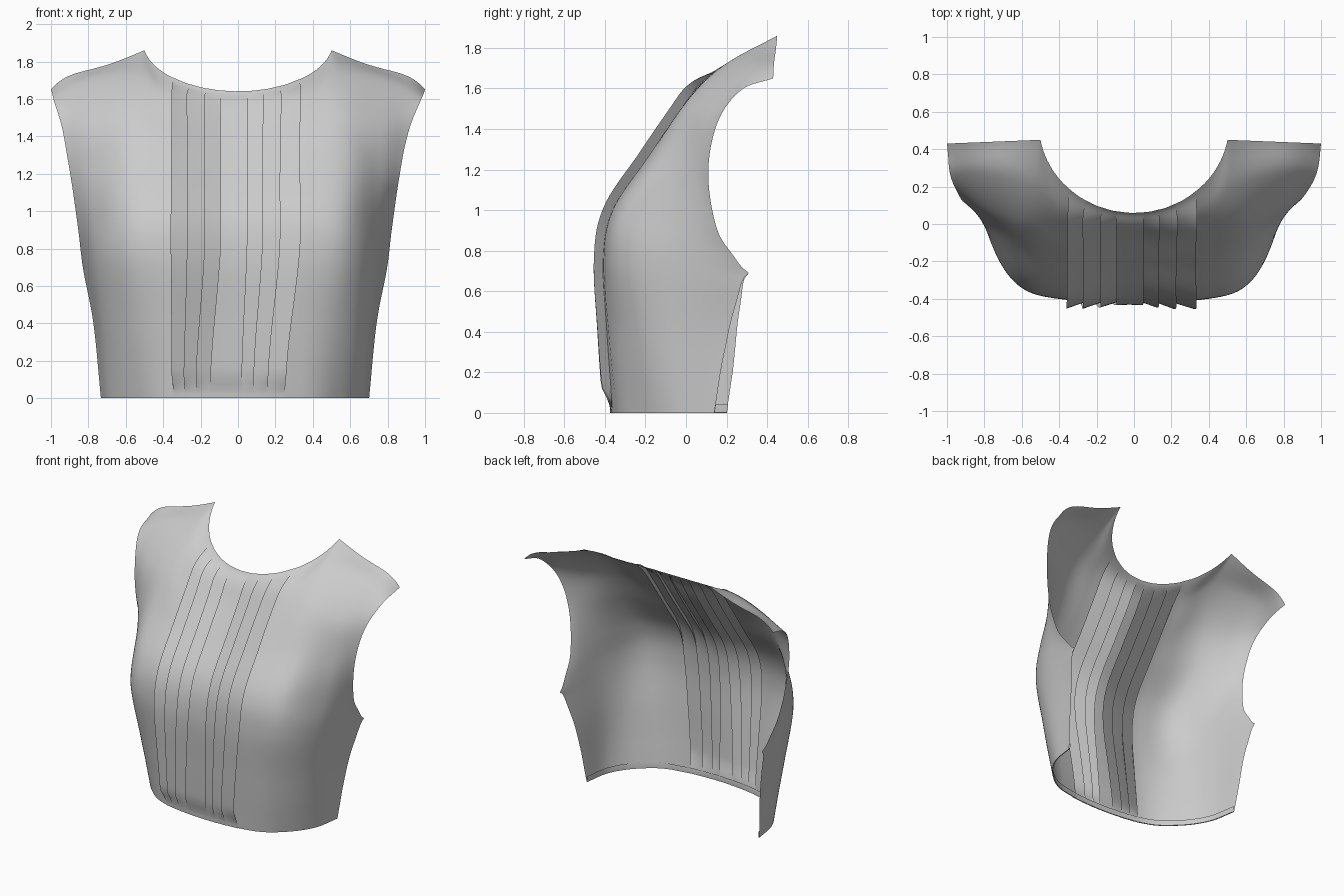
import bpy, bmesh, math
from mathutils import Vector

if "Cube" in bpy.data.objects:
    bpy.data.objects.remove(bpy.data.objects["Cube"])

# Half-body control sections, hem to chest: centre, pleat edge, bust, side, side edge
SECTIONS = [
    [(0, -.372, 0), (.36, -.33, 0), (.55, -.21, 0), (.675, -.035, 0), (.717, .17, 0)],
    [(0, -.395, .4), (.36, -.375, .4), (.58, -.275, .4), (.71, -.085, .4), (.757, .23, .4)],
    [(0, -.41, .76), (.36, -.405, .76), (.60, -.335, .76), (.745, -.11, .73), (.812, .27, .69)],
    [(0, -.36, 1.0), (.36, -.36, 1.0), (.60, -.295, 1.0), (.76, -.07, .96), (.838, .155, .9)],
    [(0, -.195, 1.25), (.36, -.195, 1.25), (.60, -.135, 1.27), (.775, .0, 1.22), (.878, .11, 1.18)],
    [(0, -.07, 1.43), (.36, -.06, 1.45), (.57, .01, 1.53), (.78, .08, 1.48), (.925, .155, 1.43)],
    [(0, .015, 1.57), (.36, .06, 1.61), (.53, .2, 1.72), (.78, .27, 1.69), (.98, .27, 1.59)],
]
SECTIONS = [[Vector(p) for p in row] for row in SECTIONS]
TOP = len(SECTIONS)
PLEAT_W = .36


def clamp(t):
    return max(0.0, min(1.0, t))


def smooth(t):
    t = clamp(t)
    return t * t * (3 - 2 * t)


def spline(a, b, c, d, t):
    return .5 * (2 * b + (c - a) * t + (2 * a - 5 * b + 4 * c - d) * t * t
                 + (3 * b - a - 3 * c + d) * t ** 3)


def section(i, u):
    """Point on section i; the top one is the neckline plus shoulder seam."""
    if i == TOP:
        if u <= 2:
            if u <= 1:
                x = PLEAT_W * u
            else:
                a0 = math.asin(PLEAT_W / .5)
                x = .5 * math.sin(a0 + (math.pi / 2 - a0) * (u - 1))
            k = (1 - math.sqrt(1 - (x / .508) ** 2)) / (1 - math.sqrt(1 - (.5 / .508) ** 2))
            return Vector((x, .06 + .39 * k, 1.64 + .22 * k))
        t = (u - 2) / 2
        return Vector((.5 + .5 * t, .45 - .02 * t, 1.86 - .21 * t + .4 * t ** 4 * (1 - t)))
    row = SECTIONS[i]
    k = min(int(u), 3)
    before = row[k - 1] if k else Vector((-row[1].x, row[1].y, row[1].z))
    after = row[k + 2] if k < 3 else 2 * row[4] - row[3]
    return spline(before, row[k], row[k + 1], after, u - k)


def base(s, v):
    """Smooth body surface, s signed across, v from hem to shoulder."""
    u = min(abs(s), 4)
    k = max(0, min(int(v), TOP - 1))
    b, c = section(k, u), section(k + 1, u)
    a = section(k - 1, u) if k else 2 * b - c
    d = section(k + 2, u) if k + 2 <= TOP else 2 * c - b
    p = spline(a, b, c, d, v - k)
    # pointed underarm corner
    p.y += .04 * math.exp(-abs(v - 2) / .1 - (4 - u) / .12)
    if s < 0:
        p.x = -p.x
    # the waist hangs slightly turned
    p.x -= .016 * clamp((6.5 - v) / 2) * u / 4
    p.y -= math.copysign(.03, s) * clamp((2 - v) / 1.5) * u / 4
    return p


def normal(s, v):
    e = .02
    s = max(-4 + e, min(4 - e, s))
    v = max(e, min(TOP - e, v))
    return (base(s + e, v) - base(s - e, v)).cross(base(s, v + e) - base(s, v - e)).normalized()


# Knife pleats: (fold x above, fold x at hem, height), from the centre outward
RIGHT = [(.05, .02, .022), (.13, .08, .035), (.22, .15, .042), (.33, .24, .046)]
LEFT = [(.09, .14, .022), (.17, .21, .035), (.26, .27, .042), (.35, .335, .046)]


def side_columns(pleats, sign):
    cols, prev = [], None
    for top, low, h in pleats:
        if prev:
            mid = [(p + q) / 2 for p, q in zip(prev, (top, low))]
            cols.append((sign, mid[0], mid[1], h * .45))
        cols.append((sign, top, low, h))
        prev = (top - .035, low - .03)
        cols.append((sign, prev[0], prev[1], -.002))
    n = 36
    cols.append((sign, .355, .345, 0))
    # a third of this range ends on a control column, so the neck corner is kept
    cols += [(sign, PLEAT_W * (1 + 3 * i / n), None, 0) for i in range(1, n + 1)]
    return cols


columns = side_columns(LEFT, -1)[::-1] + [(1, -.02, -.06, .02)] + side_columns(RIGHT, 1)

# Rows, with a narrow turned-under hem at the waist
steps = 10
rows = [(.1, -.01), (.05, -.01), (0, -.007), (0, 0), (.06, 0)]
rows += [(i / steps, 0) for i in range(1, TOP * steps + 1)]

bm = bmesh.new()
grid = []
for v, inset in rows:
    env = .06 + .94 * smooth((v - .06) / .3) * smooth((TOP - .1 - v) / 1.3)
    w = smooth(v / 2.4)
    line = []
    for sign, top, low, h in columns:
        x = top if low is None else low + (top - low) * w
        s = sign * x / PLEAT_W
        line.append(bm.verts.new(base(s, v) + normal(s, v) * (h * env + inset)))
    grid.append(line)
for r0, r1 in zip(grid, grid[1:]):
    for i in range(len(columns) - 1):
        bm.faces.new((r0[i], r0[i + 1], r1[i + 1], r1[i]))

# keep the hem standing on the floor
low = min(v.co.z for v in bm.verts)
bmesh.ops.translate(bm, verts=bm.verts, vec=(0, 0, -low))

# Front bodice panel
mesh = bpy.data.meshes.new("pleated_bodice_front")
bm.to_mesh(mesh)
bm.free()
bodice = bpy.data.objects.new("pleated_bodice_front", mesh)
bpy.context.collection.objects.link(bodice)
bpy.context.view_layer.objects.active = bodice
bodice.select_set(True)
bpy.ops.object.shade_smooth_by_angle(angle=math.radians(35))
